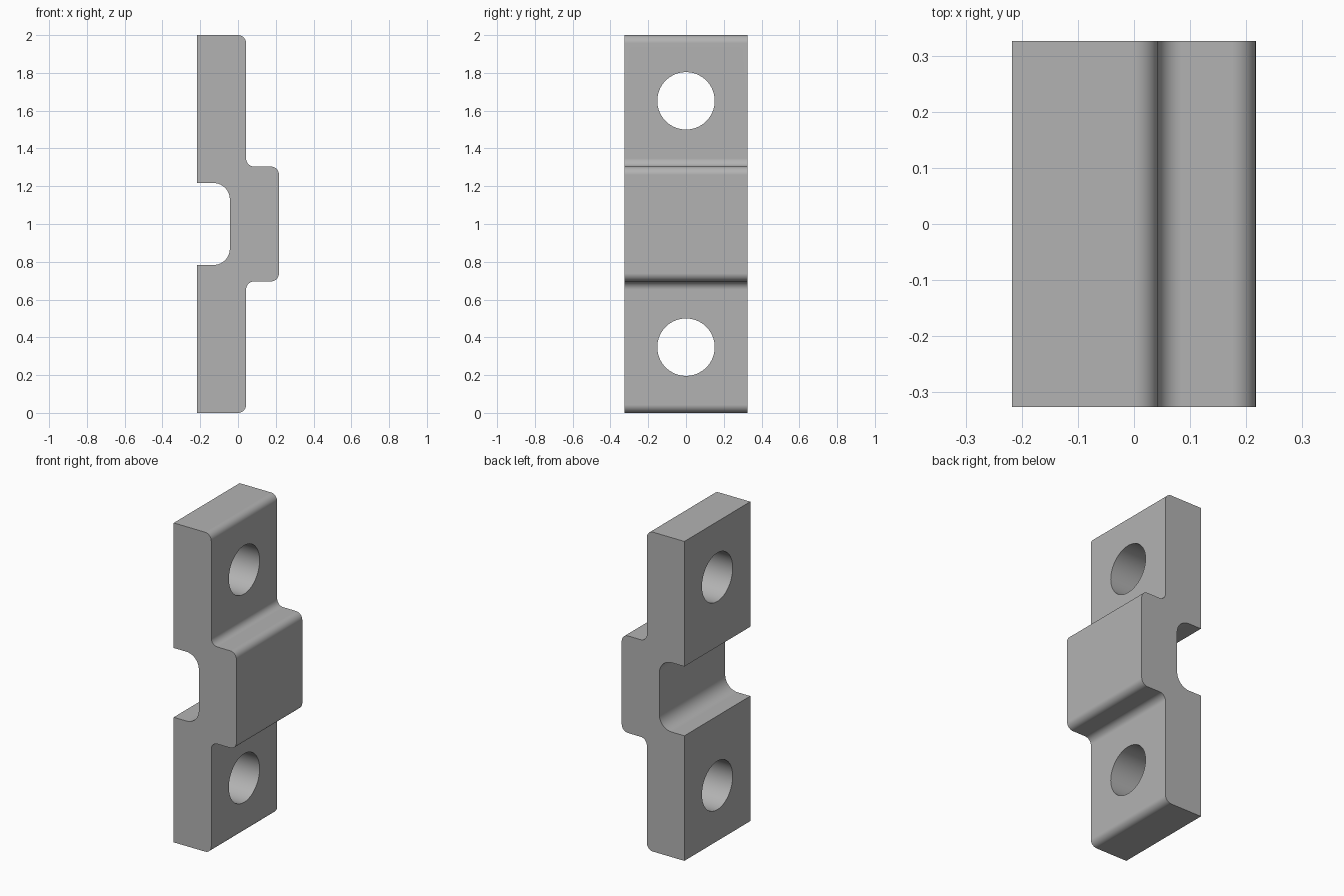
import bpy, bmesh, math
from mathutils import Vector

cube = bpy.data.objects.get("Cube")
if cube:
    bpy.data.objects.remove(cube, do_unlink=True)

HALF_DEPTH = 0.326
FILLET, SLOT_FILLET = 0.043, 0.087
HOLE_RADIUS, HOLE_OFFSET = 0.152, 0.652

# Plain grey metal
grey = bpy.data.materials.new("grey metal")
grey.use_nodes = True
colour = (0.45, 0.45, 0.45, 1)
grey.diffuse_color = colour
grey.node_tree.nodes["Principled BSDF"].inputs["Base Color"].default_value = colour


def rounded(corners, steps=10):
    """Replace each corner (x, z, radius) of a right-angled outline by an arc."""
    points = []
    for i, (x, z, r) in enumerate(corners):
        p = Vector((x, z))
        if r == 0:
            points.append(p)
            continue
        a = (Vector(corners[i - 1][:2]) - p).normalized()
        b = (Vector(corners[(i + 1) % len(corners)][:2]) - p).normalized()
        for k in range(steps + 1):
            t = k / steps * math.pi / 2
            points.append(p + r * (a * (1 - math.sin(t)) + b * (1 - math.cos(t))))
    return points


# Upper half of the side outline, heights measured from the middle
upper = [(0.217, 0.304, FILLET), (0.043, 0.304, FILLET), (0.043, 1, FILLET),
         (-0.217, 1, 0), (-0.217, 0.217, 0), (-0.043, 0.217, SLOT_FILLET)]
outline = upper + [(x, -z, r) for x, z, r in reversed(upper)]

# Stepped bracket body, extruded along y
bm = bmesh.new()
face = bm.faces.new([bm.verts.new((p.x, -HALF_DEPTH, p.y + 1)) for p in rounded(outline)])
side = bmesh.ops.extrude_face_region(bm, geom=[face])["geom"]
bmesh.ops.translate(bm, vec=(0, 2 * HALF_DEPTH, 0),
                    verts=[v for v in side if isinstance(v, bmesh.types.BMVert)])
bmesh.ops.recalc_face_normals(bm, faces=bm.faces)
mesh = bpy.data.meshes.new("clamp_bracket")
bm.to_mesh(mesh)
bm.free()
mesh.materials.append(grey)
bracket = bpy.data.objects.new("clamp_bracket", mesh)
bpy.context.collection.objects.link(bracket)

# Bolt holes through both flanges
for sign in (-1, 1):
    bpy.ops.mesh.primitive_cylinder_add(vertices=64, radius=HOLE_RADIUS, depth=1,
                                        location=(0, 0, 1 + sign * HOLE_OFFSET),
                                        rotation=(0, math.pi / 2, 0))
    cutter = bpy.context.object
    cutter.name = "hole_cutter"
    cutter.hide_render = True
    cutter.data.materials.append(grey)
    cut = bracket.modifiers.new("bolt hole", "BOOLEAN")
    cut.operation, cut.solver, cut.object = "DIFFERENCE", "EXACT", cutter
    bpy.ops.object.select_all(action="DESELECT")
    bracket.select_set(True)
    bpy.context.view_layer.objects.active = bracket
    bpy.ops.object.modifier_apply(modifier=cut.name)
    bpy.data.objects.remove(cutter, do_unlink=True)

# Smooth fillets and bores, keep flat faces flat
bpy.ops.object.shade_smooth_by_angle(angle=math.radians(30))
weighted = bracket.modifiers.new("flat faces", "WEIGHTED_NORMAL")
weighted.keep_sharp = True
